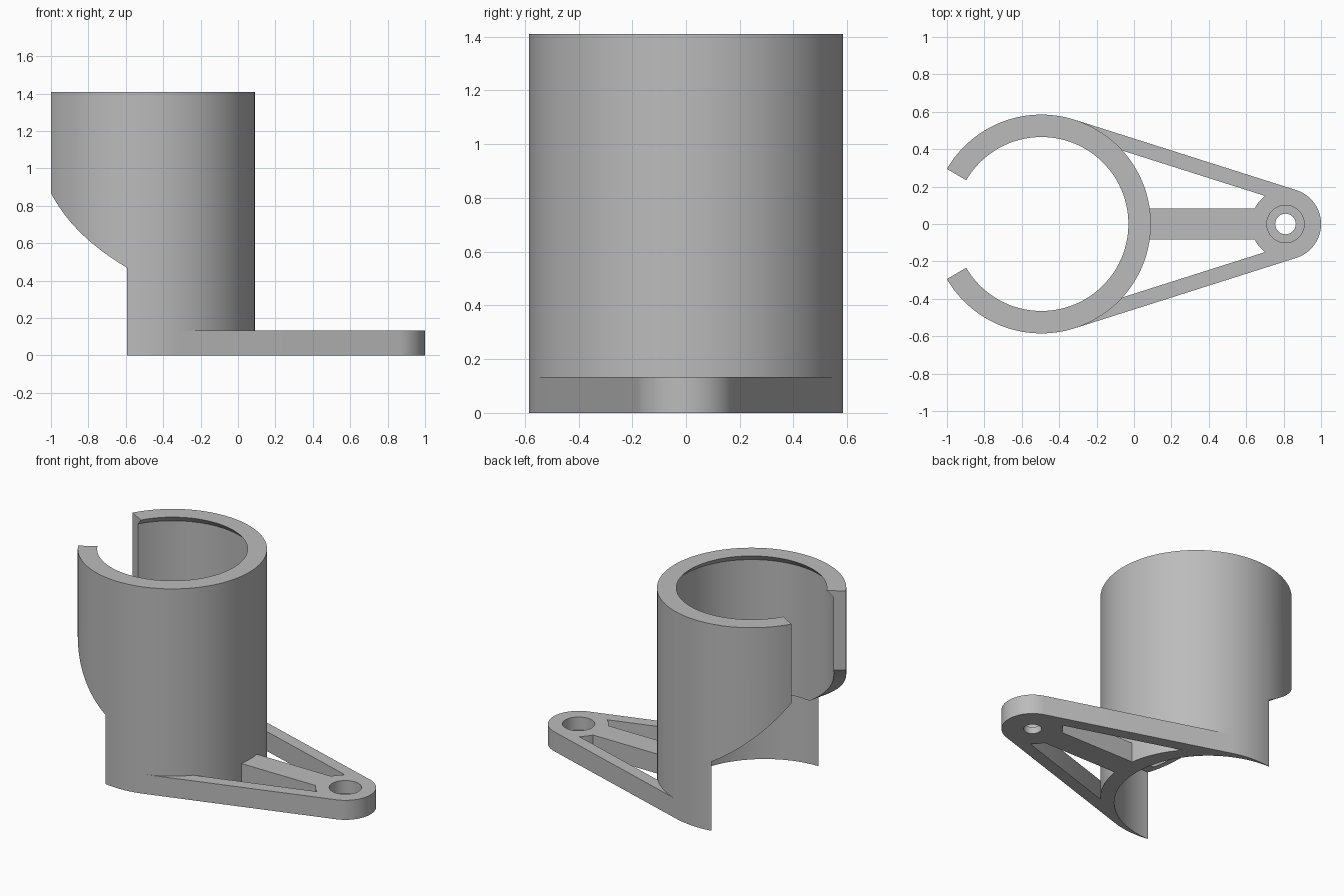
import bpy, bmesh
from math import sin, cos, acos, asin, sqrt, radians, pi

if "Cube" in bpy.data.objects:
    bpy.data.objects.remove(bpy.data.objects["Cube"])

# Main dimensions
TUBE_X, HUB_X = -0.495, 0.81
R, BORE, LIP = 0.585, 0.508, 0.465
TOP, LEDGE, PLATE = 1.41, 0.47, 0.133
HUB_R = 0.19
SLOT, CUT = radians(149.8), radians(99.8)

grey = bpy.data.materials.new("plain grey")
grey.use_nodes = True
grey.diffuse_color = (0.5, 0.5, 0.5, 1)
grey.node_tree.nodes["Principled BSDF"].inputs["Base Color"].default_value = (0.5, 0.5, 0.5, 1)


def finish(bm, name):
    bmesh.ops.recalc_face_normals(bm, faces=bm.faces)
    mesh = bpy.data.meshes.new(name)
    bm.to_mesh(mesh)
    bm.free()
    mesh.materials.append(grey)
    obj = bpy.data.objects.new(name, mesh)
    bpy.context.collection.objects.link(obj)
    return obj


def activate(obj):
    bpy.ops.object.select_all(action='DESELECT')
    obj.select_set(True)
    bpy.context.view_layer.objects.active = obj


def smooth(obj):
    activate(obj)
    bpy.ops.object.shade_smooth_by_angle(angle=radians(25))


def arc(cx, r, a, b, n):
    return [(cx + r * cos(a + (b - a) * i / n), r * sin(a + (b - a) * i / n))
            for i in range(n + 1)]


def prism(points, z0, z1, name):
    bm = bmesh.new()
    face = bm.faces.new([bm.verts.new((x, y, z0)) for x, y in points])
    new = bmesh.ops.extrude_face_region(bm, geom=[face])["geom"]
    bmesh.ops.translate(bm, vec=(0, 0, z1 - z0),
                        verts=[v for v in new if isinstance(v, bmesh.types.BMVert)])
    return finish(bm, name)


def section(a, lower):
    """Radius and height points of the wall at one angle."""
    if lower:
        shift, radius = R * cos(CUT), R * sin(CUT)
        low = shift * cos(a) + sqrt(radius ** 2 - (shift * sin(a)) ** 2)
        foot, edge = 0, LEDGE
    else:
        t = (abs(a) - CUT) / (SLOT - CUT)
        low = R
        foot = edge = LEDGE + 0.4 * (t - 0.26 * t * (1 - t))
    return [(R, foot), (R, TOP), (LIP, TOP), (BORE, TOP - 0.045),
            (BORE, edge), (low, edge), (low, foot)]


# Slotted tube: wall section swept round, with rising cut flanks
def span(a, b, n):
    return [a + (b - a) * i / n for i in range(n + 1)]


stations = [(a, False) for a in span(-SLOT, -CUT, 20)]
stations += [(a, True) for a in span(-CUT, CUT, 80)]
stations += [(a, False) for a in span(CUT, SLOT, 20)]
bm = bmesh.new()
rings = [[bm.verts.new((TUBE_X + r * cos(a), r * sin(a), z)) for r, z in section(a, low)]
         for a, low in stations]
for p, q in zip(rings, rings[1:]):
    for i in range(len(p)):
        j = (i + 1) % len(p)
        bm.faces.new((p[i], p[j], q[j], q[i]))
for end in (rings[0], rings[-1]):
    bm.faces.new(end[:5])
bmesh.ops.remove_doubles(bm, verts=bm.verts, dist=0.0005)
bmesh.ops.dissolve_degenerate(bm, edges=bm.edges, dist=0.0005)
smooth(finish(bm, "slotted_tube"))

# Mounting arm: hub, two tangent struts and a middle rib in one outline
tangent = acos((R - HUB_R) / (HUB_X - TUBE_X))
root, neck, inner, rib = 0.56, 0.185, 0.11, 0.083
strut_root = tangent - acos((inner + R - HUB_R) / root)
strut_neck = tangent + acos(inner / neck)
half = [(HUB_X + HUB_R * cos(a), HUB_R * sin(a)) for a in span(0, tangent, 16)]
half += [(TUBE_X + R * cos(tangent), R * sin(tangent)),
         (TUBE_X + root * cos(strut_root), root * sin(strut_root))]
half += arc(HUB_X, neck, strut_neck, pi - asin(rib / neck), 6)
half += [(TUBE_X + sqrt(root ** 2 - rib ** 2), rib)]
outline = half + [(x, -y) for x, y in reversed(half[1:])]
arm = prism(outline, 0, PLATE, "mounting_arm")

# Screw hole with a wider counterbore
for r, z0 in ((0.055, -0.1), (0.1, 0.045)):
    cutter = prism(arc(HUB_X, r, 0, 2 * pi, 48)[:-1], z0, 0.3, "hole_cutter")
    cutter.hide_render = True
    mod = arm.modifiers.new("hole", 'BOOLEAN')
    mod.operation, mod.solver, mod.object = 'DIFFERENCE', 'EXACT', cutter
    activate(arm)
    bpy.ops.object.modifier_apply(modifier=mod.name)
    bpy.data.objects.remove(cutter)
smooth(arm)
